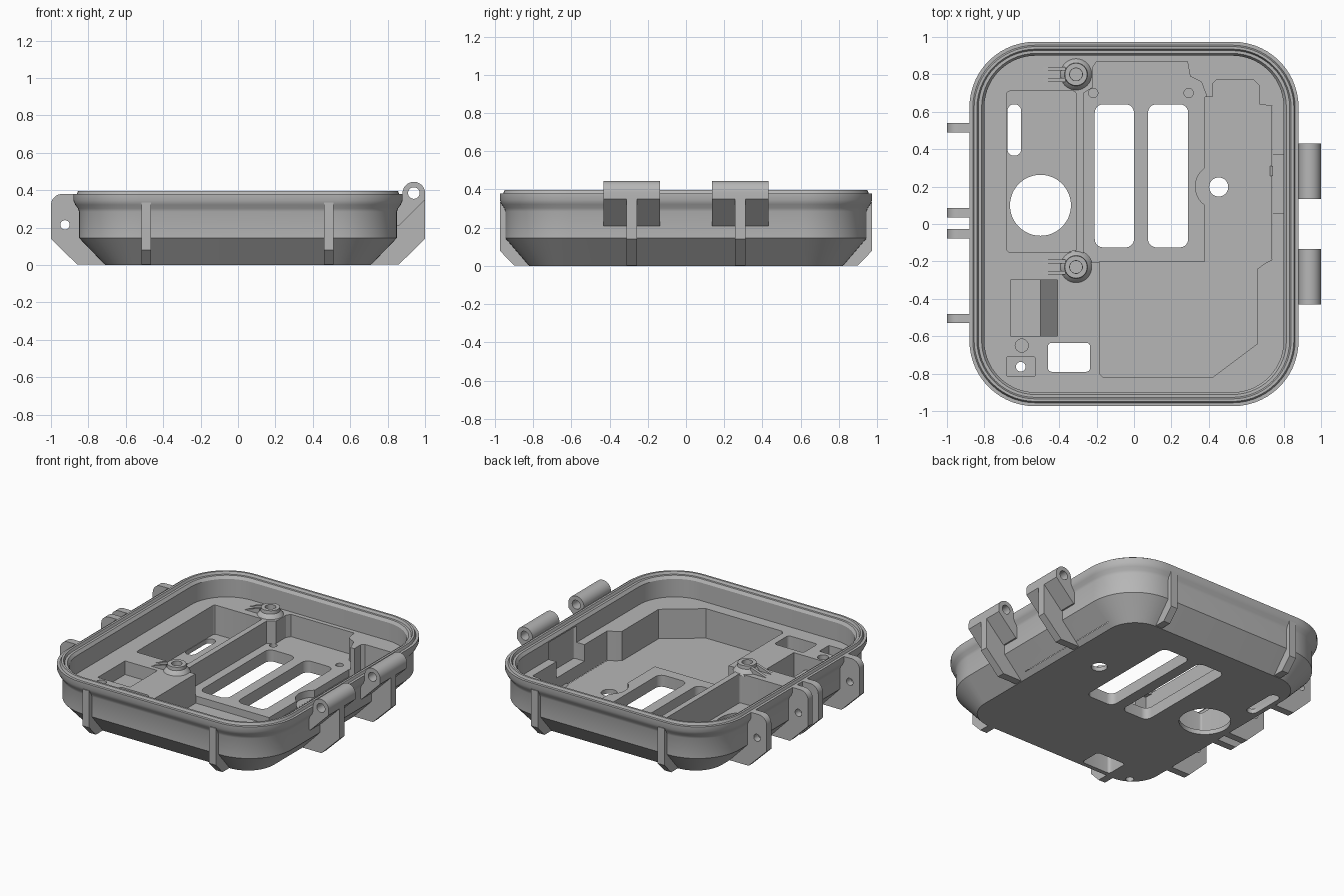
import bpy, bmesh, math

if "Cube" in bpy.data.objects:
    bpy.data.objects.remove(bpy.data.objects["Cube"])

grey = bpy.data.materials.new("light_grey_plastic")
grey.diffuse_color = (0.47, 0.47, 0.47, 1)
grey.use_nodes = True
grey.node_tree.nodes["Principled BSDF"].inputs["Base Color"].default_value = grey.diffuse_color


def finish(name, bm):
    bmesh.ops.recalc_face_normals(bm, faces=bm.faces)
    mesh = bpy.data.meshes.new(name)
    bm.to_mesh(mesh)
    bm.free()
    mesh.materials.append(grey)
    ob = bpy.data.objects.new(name, mesh)
    bpy.context.collection.objects.link(ob)
    return ob


def prism(name, pts, axis, a, b):
    """Extrude a 2D outline along an axis from a to b."""
    place = {'z': lambda p, q, t: (p, q, t),
             'y': lambda p, q, t: (p, t, q),
             'x': lambda p, q, t: (t, p, q)}[axis]
    bm = bmesh.new()
    lo = [bm.verts.new(place(p, q, a)) for p, q in pts]
    hi = [bm.verts.new(place(p, q, b)) for p, q in pts]
    bm.faces.new(lo)
    bm.faces.new(hi)
    n = len(pts)
    for i in range(n):
        j = (i + 1) % n
        bm.faces.new((lo[i], lo[j], hi[j], hi[i]))
    return finish(name, bm)


def circle(cx, cy, r, n=32):
    return [(cx + r * math.cos(2 * math.pi * i / n),
             cy + r * math.sin(2 * math.pi * i / n)) for i in range(n)]


def rounded(x0, x1, y0, y1, r, n=8):
    pts = []
    corners = [(x1 - r, y1 - r), (x0 + r, y1 - r), (x0 + r, y0 + r), (x1 - r, y0 + r)]
    for k, (cx, cy) in enumerate(corners):
        for i in range(n + 1):
            t = math.pi / 2 * (k + i / n)
            pts.append((cx + r * math.cos(t), cy + r * math.sin(t)))
    return pts


def cut(ob, cutters):
    bpy.context.view_layer.objects.active = ob
    for c in cutters:
        m = ob.modifiers.new("cut", 'BOOLEAN')
        m.operation, m.solver, m.object = 'DIFFERENCE', 'EXACT', c
        bpy.ops.object.modifier_apply(modifier=m.name)
        bpy.data.objects.remove(c)


# Shell: lofted rounded rectangles (half x, half y, corner radius, z), outside then inside
rings = [(.71, .82, .20, 0), (.85, .945, .33, .145), (.85, .945, .33, .285),
         (.856, .951, .335, .303), (.870, .965, .345, .322), (.88, .974, .35, .345),
         (.88, .974, .35, .38), (.862, .956, .335, .38), (.855, .949, .33, .397),
         (.84, .935, .315, .397), (.832, .927, .305, .38), (.815, .912, .29, .38),
         (.80, .90, .275, .36), (.80, .90, .275, .235)]
bm = bmesh.new()
loops = [[bm.verts.new((x, y, z)) for x, y in rounded(-hx, hx, -hy, hy, r, 14)]
         for hx, hy, r, z in rings]
n = len(loops[0])
for a, b in zip(loops, loops[1:]):
    for i in range(n):
        j = (i + 1) % n
        bm.faces.new((a[i], a[j], b[j], b[i]))
bm.faces.new(loops[0])
bm.faces.new(loops[-1])
shell = finish("case_shell", bm)

TOP = 0.30
cutters = []


def pocket(pts, z):
    cutters.append(prism("cutter", pts, 'z', z, TOP))


# Main pocket: raised slot floor and deeper side floor
pocket([(-.27, -.205), (.39, -.205), (.39, .68), (.36, .76), (.30, .79), (.285, .87),
        (-.20, .87), (-.22, .84), (-.22, .73), (-.27, .70)], .08)
pocket([(-.185, -.2), (.38, -.2), (.38, .68), (.42, .68), (.42, .75), (.44, .77), (.64, .77),
        (.67, .74), (.67, .64), (.74, .63), (.74, -.19), (.70, -.21), (.66, -.24), (.66, -.64),
        (.42, -.82), (-.165, -.82), (-.185, -.80)], .03)
pocket(circle(.45, .2, .122), .031)
# Left pocket, corner pockets and side notch
pocket(rounded(-.68, -.31, -.15, .71, .015, 3), .032)
pocket(rounded(-.68, -.53, -.815, -.71, .005, 2), .12)
pocket(circle(-.6, -.65, .035), .12)
cutters.append(prism("cutter", rounded(.70, .82, .06, .37, .01, 3), 'z', .12, .35))
# Pocket with a ramp
cutters.append(prism("cutter", [(-.66, TOP), (-.66, .14), (-.5, .14), (-.41, .04), (-.41, TOP)],
                     'y', -.6, -.3))
# Locating dimples and post holes
for x in (-.218, .292):
    pocket(circle(x, .70, .025, 20), .05)
for y in (.80, -.23):
    pocket(circle(-.31, y, .033, 24), .10)
# Openings right through the floor
for pts in (rounded(-.21, 0, -.125, .64, .045), rounded(.075, .29, -.125, .64, .045),
            rounded(-.677, -.603, .365, .64, .036), circle(-.5, .1, .163, 48),
            circle(.453, .198, .051), rounded(-.46, -.235, -.79, -.635, .02, 4),
            circle(-.605, -.763, .026, 20)):
    cutters.append(prism("cutter", pts, 'z', -.1, TOP))
cut(shell, cutters)

# Screw posts with pointed gussets
for i, y in enumerate((.80, -.23)):
    bm = bmesh.new()
    prof = [(.09, .225), (.075, .25), (.062, .262), (.06, .285), (.034, .285), (.034, .225)]
    cols = [[bm.verts.new((px, py, z)) for px, py in circle(-.31, y, r)] for r, z in prof]
    for k in range(len(cols)):
        a, b = cols[k], cols[(k + 1) % len(cols)]
        for s in range(32):
            t = (s + 1) % 32
            bm.faces.new((a[s], a[t], b[t], b[s]))
    finish(f"screw_post_{i}", bm)
    for s in (-1, 1):
        prism(f"post_gusset_{i}", [(-.5, .23), (-.365, .23), (-.365, .275)], 'y',
              y + s * .03 - .01, y + s * .03 + .01)

# Latch ears on the left
ear = [(-.70, .003), (-.86, .003), (-1, .14), (-1, .32)]
ear += [(-.94 - .06 * math.cos(t), .32 + .06 * math.sin(t))
        for t in (math.pi / 2 * k / 8 for k in range(1, 9))]
ear += [(-.86, .38), (-.845, .30), (-.845, .145)]
for i, y in enumerate((.515, .06, -.052, -.505)):
    e = prism(f"latch_ear_{i}", ear, 'y', y - .025, y + .025)
    cut(e, [prism("cutter", circle(-.925, .215, .025, 24), 'y', y - .1, y + .1)])

# Hinge barrels with ribs below, on the right
arc = [(.94 + .06 * math.cos(t), .385 + .06 * math.sin(t))
       for t in (math.pi * k / 20 for k in range(20))]
barrel = [(.845, .21), (.86, .21), (1, .35)] + arc + [(.88, .375), (.87, .345), (.845, .29)]
rib = [(.70, .003), (.86, .003), (1, .14), (1, .385), (.87, .375), (.845, .30), (.845, .145)]
for i, s in enumerate((-1, 1)):
    parts = [prism(f"hinge_barrel_{i}", barrel, 'y', s * .283 - .148, s * .283 + .148),
             prism(f"hinge_rib_{i}", rib, 'y', s * .283 - .027, s * .283 + .027)]
    for p in parts:
        cut(p, [prism("cutter", circle(.94, .385, .031, 28), 'y', s * .283 - .3, s * .283 + .3)])

# Upright ribs on front and back
for s in (-1, 1):
    side = [(s * .81, .003), (s * .90, .003), (s * .974, .08), (s * .974, .335),
            (s * .935, .335), (s * .935, .145)]
    for x in (-.49, .485):
        prism("back_rib" if s > 0 else "front_rib", side, 'x', x - .026, x + .026)

# Smooth curves, sharp edges
bpy.ops.object.select_all(action='DESELECT')
for ob in bpy.context.scene.objects:
    ob.select_set(True)
    bpy.context.view_layer.objects.active = ob
bpy.ops.object.shade_smooth_by_angle(angle=math.radians(30))
